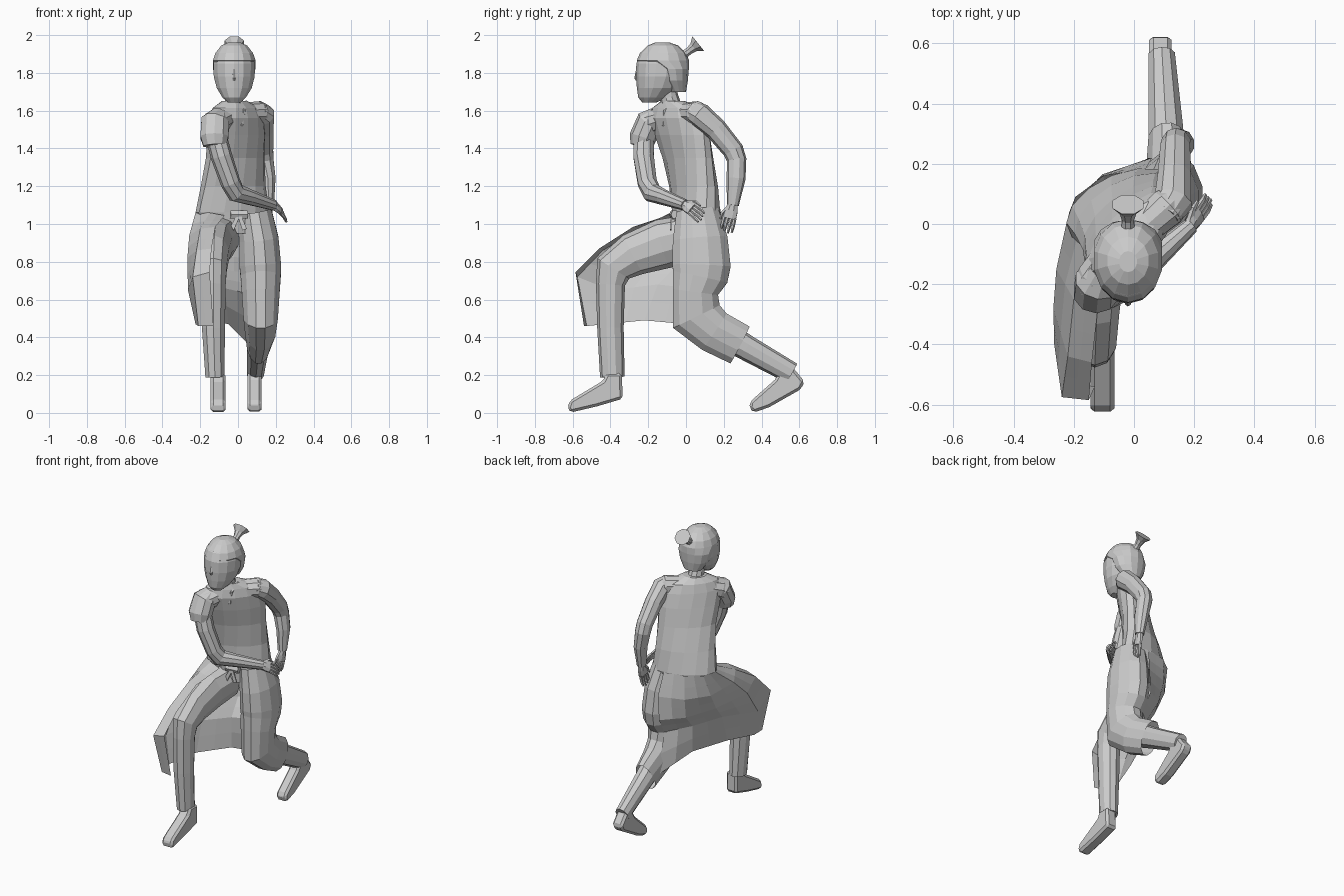
import bpy, bmesh, math
from mathutils import Vector as V


def finish(bm, name):
    bmesh.ops.recalc_face_normals(bm, faces=bm.faces)
    me = bpy.data.meshes.new(name)
    bm.to_mesh(me)
    bm.free()
    ob = bpy.data.objects.new(name, me)
    bpy.context.collection.objects.link(ob)
    return ob


def tube(bm, rings, n=10, ref=(1, 0, 0), flat=False, cap=True):
    """Loft ellipses; each ring = x, y, z, radius_u, radius_v, [twist degrees]."""
    pts = [V(r[:3]) for r in rings]
    loops = []
    for i, r in enumerate(rings):
        t = V((0, 0, 1))
        if not flat:
            a = (pts[i] - pts[i - 1]).normalized() if i else V()
            b = (pts[i + 1] - pts[i]).normalized() if i + 1 < len(pts) else V()
            t = (a + b).normalized()
        u = V(ref)
        if len(r) > 5:
            w = math.radians(r[5])
            u = V((math.cos(w), math.sin(w), 0))
        u = (u - t * u.dot(t)).normalized()
        v = t.cross(u)
        ang = [2 * math.pi * (k + .5) / n for k in range(n)]
        loops.append([bm.verts.new(pts[i] + u * (r[3] * math.cos(q)) + v * (r[4] * math.sin(q)))
                      for q in ang])
    for a, b in zip(loops, loops[1:]):
        for k in range(n):
            j = (k + 1) % n
            bm.faces.new((a[k], a[j], b[j], b[k]))
    if cap:
        bm.faces.new(loops[0])
        bm.faces.new(loops[-1])


def part(name, rings, **kw):
    bm = bmesh.new()
    tube(bm, rings, **kw)
    return finish(bm, name)


def shoe(name, profile, x0, x1):
    """Extrude a y/z profile along x, chamfered."""
    bm = bmesh.new()
    f = bm.faces.new([bm.verts.new((x0, y, z)) for y, z in profile])
    ext = bmesh.ops.extrude_face_region(bm, geom=[f])
    bmesh.ops.translate(bm, vec=(x1 - x0, 0, 0),
                        verts=[e for e in ext['geom'] if isinstance(e, bmesh.types.BMVert)])
    ob = finish(bm, name)
    m = ob.modifiers.new('bevel', 'BEVEL')
    m.width, m.segments = .014, 1
    return ob


def hand(name, wrist, direction, across, size, curl):
    """Palm, four fingers and a thumb."""
    w, d = V(wrist), V(direction).normalized()
    s = V(across)
    s = (s - d * s.dot(d)).normalized()
    nrm = V(curl)
    bm = bmesh.new()
    rows = [(0, .025, .022), (.25, .036, .02), (.52, .038, .016)]
    tube(bm, [(*(w + d * size * q), a, b) for q, a, b in rows], n=8, ref=s)
    for k in range(4):
        o = s * (k - 1.5) * .018
        p = [w + d * size * .48 + o, w + d * size * .78 + o * 1.1 + nrm * .3,
             w + d * size * (1.0 - .05 * abs(k - 1)) + o * 1.1 + nrm]
        tube(bm, [(*q, r, r) for q, r in zip(p, (.01, .009, .006))], n=5, ref=s)
    p = [w + d * size * .15 + s * .02, w + d * size * .4 + s * .044, w + d * size * .6 + s * .046 + nrm * .5]
    tube(bm, [(*q, r, r) for q, r in zip(p, (.012, .01, .006))], n=5, ref=s)
    return finish(bm, name)


def sheet(name, columns):
    bm = bmesh.new()
    g = [[bm.verts.new(p) for p in c] for c in columns]
    for a, b in zip(g, g[1:]):
        for k in range(len(a) - 1):
            bm.faces.new((a[k], b[k], b[k + 1], a[k + 1]))
    bmesh.ops.subdivide_edges(bm, edges=bm.edges, cuts=1, use_grid_fill=True, smooth=.4)
    return finish(bm, name)


# Torso, twisted so the right shoulder leads
part('torso', [(-.02, .05, .95, .15, .1, 12), (-.03, .055, 1.06, .205, .115, 22),
               (-.025, .04, 1.2, .19, .102, 30), (-.015, .01, 1.35, .185, .092, 38),
               (-.01, -.02, 1.47, .195, .092, 43), (-.01, -.045, 1.56, .195, .088, 46),
               (-.01, -.05, 1.615, .165, .074, 46), (-.018, -.068, 1.65, .075, .057, 38)],
     n=14, flat=True)
# Shoulder yoke carrying the cloth into both sleeves
part('shoulders', [(-.15, -.215, 1.51, .06, .06), (-.12, -.185, 1.535, .075, .07),
                   (-.065, -.1, 1.565, .068, .062), (.035, -.01, 1.585, .06, .058),
                   (.11, .055, 1.588, .068, .064), (.15, .095, 1.56, .045, .05)],
     n=10, ref=(-.7, .7, 0))
part('neck', [(-.02, -.07, 1.6, .055, .055), (-.02, -.09, 1.67, .048, .05),
              (-.02, -.115, 1.75, .05, .055)], n=10)
# Collar edges crossing at the chest
for s, top in ((1, (.045, -.055, 1.645)), (-1, (-.07, -.115, 1.63))):
    part('collar_edge', [(*top, .01, .012), (.01 + s * .02, -.112, 1.6, .01, .012),
                         (.02, -.118, 1.52, .008, .01)], n=6)

# Head, hair shell and nose
part('head', [(-.02, -.195, 1.642, .035, .035), (-.02, -.175, 1.67, .064, .078),
              (-.02, -.15, 1.72, .095, .11), (-.02, -.135, 1.78, .111, .13),
              (-.02, -.127, 1.85, .113, .136), (-.02, -.125, 1.91, .096, .114),
              (-.02, -.125, 1.945, .055, .07)], n=14, flat=True)
part('hair', [(-.02, -.045, 1.70, .06, .045), (-.02, -.065, 1.76, .1, .075),
              (-.02, -.075, 1.82, .115, .09), (-.02, -.122, 1.865, .116, .139),
              (-.02, -.122, 1.905, .102, .122), (-.02, -.122, 1.945, .07, .08),
              (-.02, -.125, 1.962, .03, .035)], n=14, flat=True)
part('nose', [(-.02, -.258, 1.82, .006, .006), (-.02, -.262, 1.775, .011, .012),
              (-.02, -.255, 1.762, .012, .01)], n=6)
part('topknot', [(-.02, -.02, 1.89, .026, .026), (-.02, .015, 1.915, .021, .021),
                 (-.02, .04, 1.935, .03, .028), (-.02, .065, 1.955, .056, .054)], n=8)

# Right arm, folded across the waist
part('right_sleeve', [(-.1, -.15, 1.575, .05, .05), (-.12, -.19, 1.54, .078, .075),
                      (-.125, -.228, 1.46, .078, .072), (-.122, -.235, 1.415, .064, .06)], n=10)
part('right_arm', [(-.125, -.22, 1.5, .055, .055), (-.088, -.225, 1.36, .057, .057),
                   (-.04, -.205, 1.22, .053, .053), (-.01, -.18, 1.165, .048, .054),
                   (.06, -.12, 1.142, .043, .042), (.19, -.005, 1.1, .027, .03)],
     n=10, ref=(.5, -.8, .3))
hand('right_hand', (.18, -.012, 1.105), (.5, .62, -.35), (-.3, .5, .7), .125, (0, .01, -.025))

# Left arm, drawn back with a bent elbow
part('left_arm', [(.1, .03, 1.6, .055, .055), (.13, .075, 1.575, .066, .066),
                  (.134, .16, 1.5, .057, .06), (.137, .25, 1.39, .052, .056),
                  (.14, .268, 1.34, .05, .052), (.158, .265, 1.24, .043, .05),
                  (.163, .248, 1.1, .029, .032)], n=10)
hand('left_hand', (.163, .25, 1.11), (0, -.25, -1), (-.1, -1, .1), .16, (-.012, 0, 0))

# Trouser legs: lunging right leg, trailing left leg
part('right_trouser', [(-.08, .02, .93, .09, .12), (-.115, -.12, .895, .09, .132),
                       (-.125, -.28, .838, .08, .115), (-.13, -.385, .765, .074, .1),
                       (-.13, -.4, .68, .068, .077), (-.13, -.4, .45, .064, .07),
                       (-.122, -.39, .19, .053, .065)], n=10)
part('left_trouser', [(.115, .05, .55, .075, .1), (.115, .12, .46, .068, .085),
                      (.105, .32, .345, .06, .068), (.092, .56, .21, .046, .058)], n=10)

# Shoes
shoe('right_shoe', [(-.34, .21), (-.335, .075), (-.47, .035), (-.61, .002), (-.628, .025),
                    (-.615, .065), (-.44, .17), (-.42, .21)], -.145, -.065)
shoe('left_shoe', [(.55, .26), (.628, .165), (.608, .125), (.44, .03), (.36, .002),
                   (.335, .025), (.34, .06), (.47, .175), (.49, .21)], .05, .125)

# Coat skirt wrapped around the trailing leg, pinched under the seat
part('left_skirt', [(.085, .06, 1.07, .095, .115), (.11, .075, .92, .108, .15),
                    (.118, .082, .78, .114, .16), (.12, .075, .72, .11, .152),
                    (.12, .05, .64, .104, .125), (.12, .055, .51, .094, .142),
                    (.118, .15, .43, .082, .12), (.108, .285, .36, .062, .114)],
     n=12, cap=False)
# Coat skirt draped over the front thigh, folding in under the seat
sheet('draped_skirt', [
    [(-.07, -.1, 1.045), (-.12, -.28, .985), (-.14, -.46, .87), (-.15, -.585, .745), (-.13, -.54, .46)],
    [(-.15, -.08, 1.06), (-.2, -.25, .975), (-.22, -.44, .86), (-.24, -.575, .72), (-.21, -.525, .46)],
    [(-.225, .0, 1.06), (-.258, -.15, .94), (-.268, -.28, .82), (-.265, -.4, .65), (-.225, -.42, .47)],
    [(-.195, .09, 1.06), (-.215, .04, .91), (-.2, -.04, .79), (-.17, -.15, .68), (-.16, -.22, .49)],
    [(-.1, .16, 1.06), (-.105, .165, .9), (-.09, .13, .76), (-.07, .03, .66), (-.05, .0, .47)],
    [(.04, .185, 1.06), (.06, .22, .9), (.05, .22, .74), (.06, .15, .63), (.05, .23, .37)]])

# Sash knot and tails at the front
part('sash_knot', [(-.04, -.07, 1.05, .025, .02), (.05, -.06, 1.05, .025, .02)], n=6, ref=(0, 0, 1))
for x in (-.035, .035):
    part('sash_tail', [(.005, -.075, 1.05, .012, .006), (x, -.08, .97, .018, .005)], n=4)
